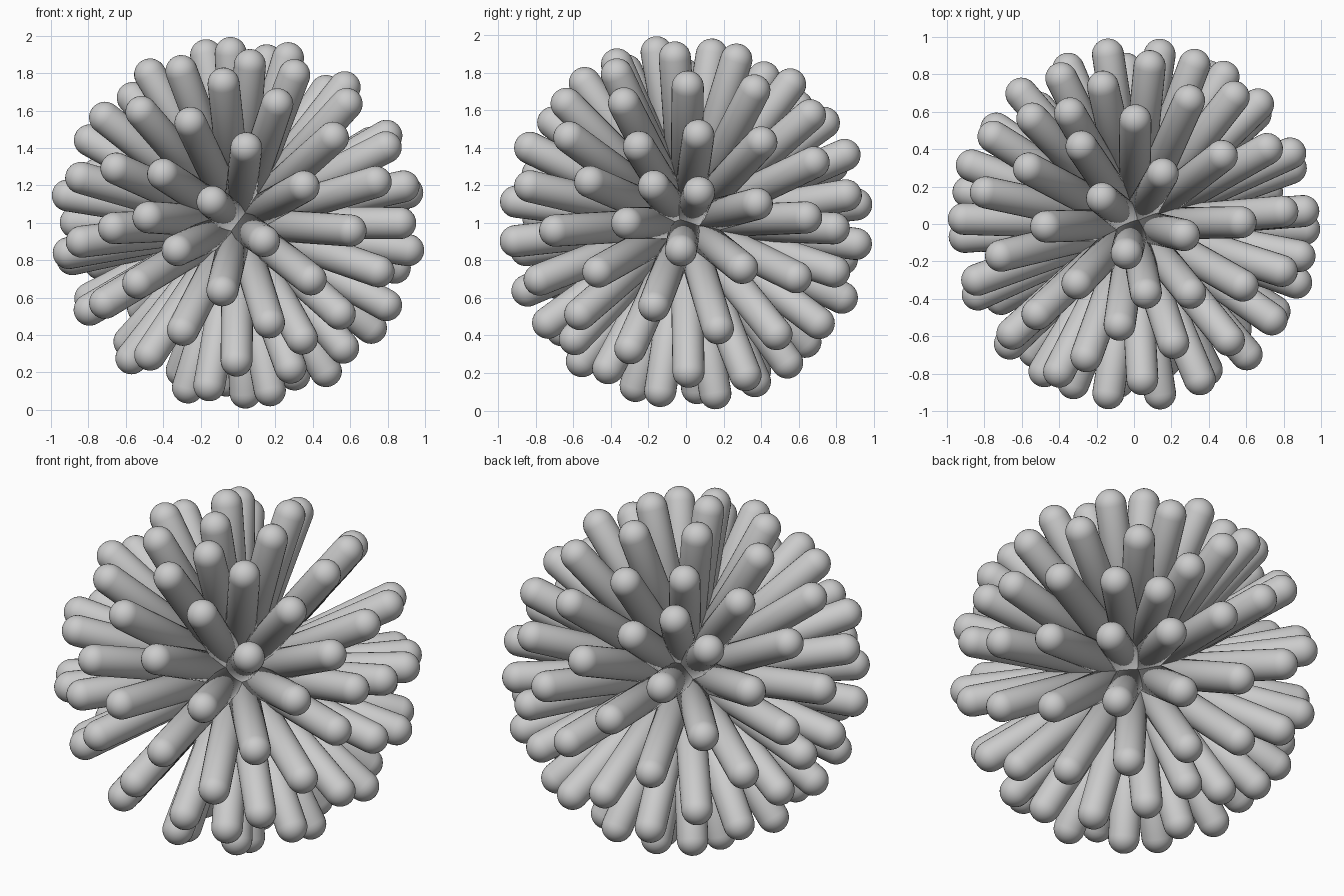
import bpy, bmesh, math
from mathutils import Matrix, Vector

if "Cube" in bpy.data.objects:
    bpy.data.objects.remove(bpy.data.objects["Cube"])

REACH, RADIUS = 0.922, 0.0855     # distance to tip centre, spine radius
CENTRE = Vector((0, 0, 1))
SEG, CAP = 28, 7

# Tilted frame of the cube-based direction grid
f3 = Vector((0.382, -0.902, 0.211)).normalized()
f2 = Vector((-0.774, -0.186, 0.612))
f2 = (f2 - f3 * f2.dot(f3)).normalized()
f1 = f2.cross(f3)
frame = Matrix((f1, f2, f3)).transposed()

# Spine directions: vertices of a cube smoothed twice (98 points)
bpy.ops.mesh.primitive_cube_add(size=2)
helper = bpy.context.object
sub = helper.modifiers.new("smooth", 'SUBSURF')
sub.levels = sub.render_levels = 2
deps = bpy.context.evaluated_depsgraph_get()
grid = bpy.data.meshes.new_from_object(helper.evaluated_get(deps))
directions = [(frame @ v.co).normalized() for v in grid.vertices]
bpy.data.objects.remove(helper)
bpy.data.meshes.remove(grid)

# One spine: a rod from the middle with a round tip, spun around z
bm = bmesh.new()
profile = [Vector((0, 0, 0)), Vector((RADIUS, 0, 0.02))]
for i in range(CAP + 1):
    a = math.pi / 2 * i / CAP
    profile.append(Vector((RADIUS * math.cos(a), 0, REACH + RADIUS * math.sin(a))))
verts = [bm.verts.new(p) for p in profile]
edges = [bm.edges.new(pair) for pair in zip(verts, verts[1:])]
bmesh.ops.spin(bm, geom=verts + edges, cent=(0, 0, 0), axis=(0, 0, 1),
               angle=2 * math.pi, steps=SEG, use_duplicate=False)
bmesh.ops.remove_doubles(bm, verts=bm.verts, dist=1e-4)
bmesh.ops.recalc_face_normals(bm, faces=bm.faces)
for f in bm.faces:
    f.smooth = True
spine_mesh = bpy.data.meshes.new("spine")
bm.to_mesh(spine_mesh)
bm.free()

# Spines in all directions
for i, d in enumerate(directions):
    spine = bpy.data.objects.new(f"spine_{i + 1}", spine_mesh)
    spine.matrix_world = Matrix.Translation(CENTRE) @ d.to_track_quat('Z', 'Y').to_matrix().to_4x4()
    bpy.context.collection.objects.link(spine)
